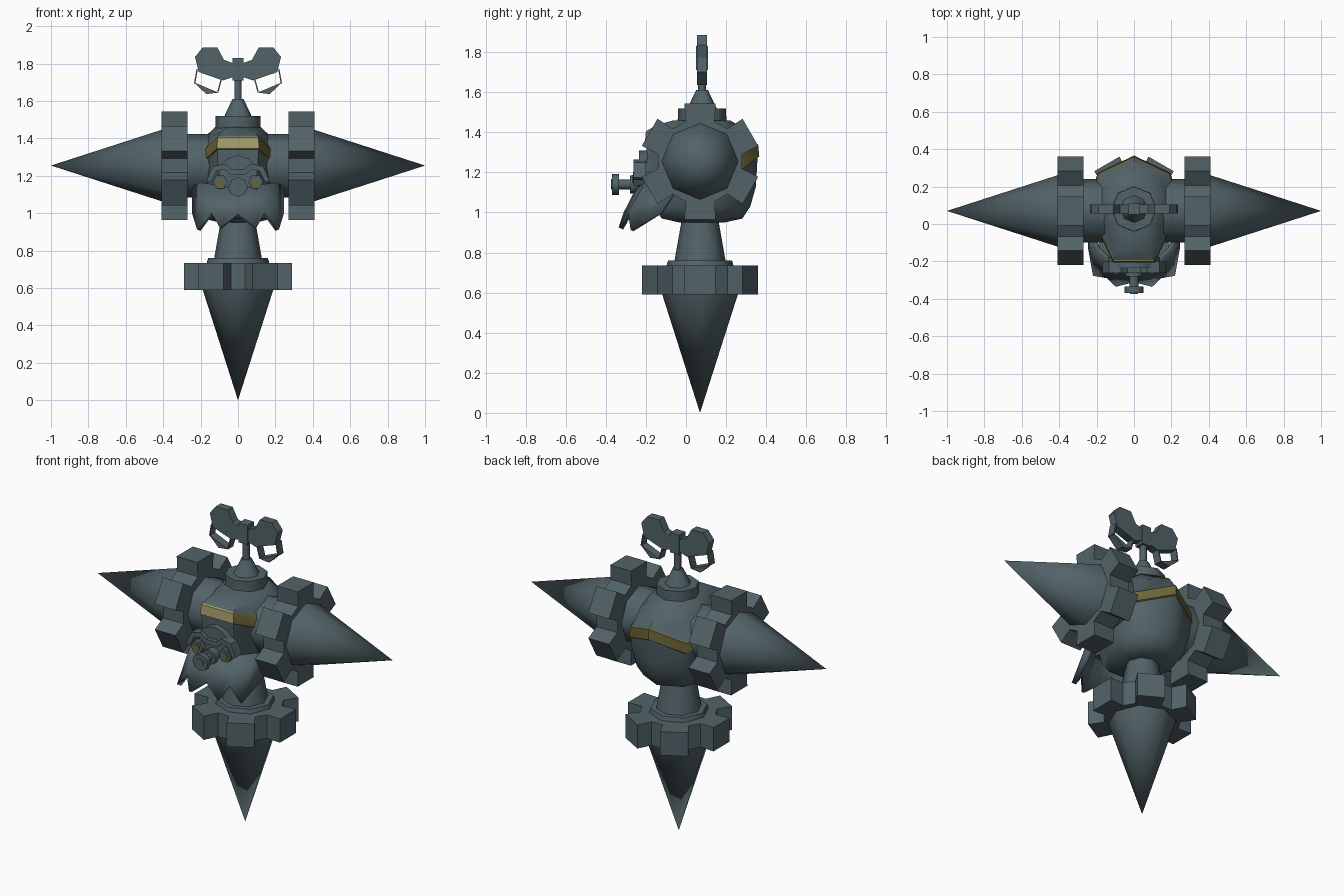
import bpy, bmesh
from math import radians, cos, sin, pi
from mathutils import Matrix, Vector

if "Cube" in bpy.data.objects:
    bpy.data.objects.remove(bpy.data.objects["Cube"])


def material(name, rgb):
    m = bpy.data.materials.new(name)
    m.use_nodes = True
    m.diffuse_color = (*rgb, 1)
    m.node_tree.nodes["Principled BSDF"].inputs["Base Color"].default_value = (*rgb, 1)
    return m


SLATE = material("slate_metal", (0.085, 0.125, 0.14))
OLIVE = material("olive_paint", (0.15, 0.13, 0.04))
PALE = material("pale_yellow_paint", (0.37, 0.34, 0.15))
CY = 0.07                                   # depth of the main axis
FRONT = Matrix.Rotation(radians(90), 4, "X")  # local y goes up, local z comes forward


def finish(name, bm, mats=(SLATE,), angle=50):
    bmesh.ops.recalc_face_normals(bm, faces=bm.faces)
    me = bpy.data.meshes.new(name)
    bm.to_mesh(me)
    bm.free()
    for m in mats:
        me.materials.append(m)
    me.shade_smooth()
    me.set_sharp_from_angle(angle=radians(angle))
    ob = bpy.data.objects.new(name, me)
    bpy.context.collection.objects.link(ob)
    return ob


def prism(name, pts, z0, z1, mat=Matrix(), paint=SLATE):
    """Outline extruded along local z."""
    bm = bmesh.new()
    low = [bm.verts.new((x, y, z0)) for x, y in pts]
    top = [bm.verts.new((x, y, z1)) for x, y in pts]
    bm.faces.new(low)
    bm.faces.new(top)
    for i in range(len(pts)):
        j = (i + 1) % len(pts)
        bm.faces.new((low[i], low[j], top[j], top[i]))
    bm.transform(mat)
    return finish(name, bm, (paint,), 40)


def cone(name, r0, r1, z0, z1, mat=Matrix(), sides=8):
    bm = bmesh.new()
    bmesh.ops.create_cone(bm, cap_ends=True, segments=sides, radius1=r0, radius2=r1,
                          depth=z1 - z0, matrix=mat @ Matrix.Translation((0, 0, (z0 + z1) / 2)))
    return finish(name, bm)


def ngon(n, r, cx=0, cy=0):
    return [(cx + r * cos(2 * pi * i / n), cy + r * sin(2 * pi * i / n)) for i in range(n)]


def gear_outline():
    pts = []
    for k in range(6):
        turn = Matrix.Rotation(k * pi / 3, 2)
        for p in ((0.2, -0.073), (0.29, -0.078), (0.29, 0.078), (0.2, 0.073)):
            pts.append(tuple(turn @ Vector(p)))
    return pts


# Body: egg-shaped loft whose painted band rises and dips around it
half = [(0.11, -0.2, 1.375), (0.18, -0.05, 1.31), (0.245, 0.1, 1.27),
        (0.19, 0.27, 1.24), (0, 0.36, 1.31)]
outline = half + [(-x, y, z) for x, y, z in reversed(half[:-1])]
TOP = 1.46
bm = bmesh.new()
rings = []


def add_ring(scale, height):
    rings.append([bm.verts.new((x * scale, 0.08 + (y - 0.08) * scale, height(b)))
                  for x, y, b in outline])


add_ring(0.4, lambda b: 0.95)
add_ring(0.72, lambda b: 0.97)
add_ring(0.86, lambda b: 1.03)
add_ring(0.96, lambda b: 1.13)
add_ring(0.99, lambda b: b - 0.035)
add_ring(1.02, lambda b: b - 0.03)
add_ring(1.0, lambda b: b + 0.03)
add_ring(0.97, lambda b: b + 0.035)
add_ring(0.8, lambda b: b + 0.035 + 0.55 * (TOP - b - 0.035))
add_ring(0.5, lambda b: TOP)
n = len(outline)
for k in range(len(rings) - 1):
    for i in range(n):
        j = (i + 1) % n
        f = bm.faces.new((rings[k][i], rings[k][j], rings[k + 1][j], rings[k + 1][i]))
        if 4 <= k <= 6:
            f.material_index = 2 if i == n - 1 else 1
bm.faces.new(rings[0])
bm.faces.new(rings[-1])
finish("body", bm, (SLATE, OLIVE, PALE))

# Side gears, hubs and spikes
for side, s in (("left", 1), ("right", -1)):
    axis = Matrix.Translation((0, CY, 1.255)) @ Matrix.Rotation(s * pi / 2, 4, "Y")
    prism(side + "_gear", gear_outline(), 0.27, 0.41, axis)
    cone(side + "_hub", 0.17, 0.17, 0.12, 0.28, axis)
    cone(side + "_spike", 0.192, 0, 0.405, 1.0, axis)

# Lower gear, neck and spike
stand = Matrix.Translation((0, CY, 0))
prism("lower_gear", gear_outline(), 0.59, 0.735, stand)
cone("lower_spike", 0, 0.19, 0, 0.595, stand)
cone("neck_plate", 0.168, 0.16, 0.73, 0.76, stand)
cone("neck", 0.128, 0.085, 0.755, 1.0, stand)

# Collar, cap and post on top
crown = Matrix.Translation((0, 0.08, 0))
cone("collar", 0.122, 0.12, 1.43, 1.52, crown)
cone("cap", 0.075, 0.03, 1.515, 1.61, crown)
cone("key_post", 0.02, 0.02, 1.6, 1.73, crown)
prism("key_hub", [(-0.03, -0.03), (0.03, -0.03), (0.03, 0.03), (-0.03, 0.03)], 1.71, 1.83, crown)

# Winding key: a pair of open loops
lobe = [(0.02, 1.8), (0.075, 1.82), (0.11, 1.885), (0.19, 1.885), (0.23, 1.835),
        (0.21, 1.755), (0.08, 1.71), (0.02, 1.73)]
foot = [(0.235, 1.7), (0.17, 1.637), (0.105, 1.645)]
outer_bar = [(0.215, 1.77), (0.222, 1.77), (0.235, 1.695), (0.228, 1.695)]
inner_bar = [(0.085, 1.72), (0.092, 1.72), (0.112, 1.645), (0.105, 1.645)]
key = crown @ FRONT
for side, s in (("left", 1), ("right", -1)):
    for part, pts in (("lobe", lobe), ("foot", foot), ("outer_bar", outer_bar),
                      ("inner_bar", inner_bar)):
        prism(f"{side}_key_{part}", [(s * x, z) for x, z in pts], -0.025, 0.025, key)

# Face plate with brow
prism("face_plate", [(-0.1, 1.1), (0.1, 1.1), (0.1, 1.25), (0.06, 1.29), (0, 1.31),
                     (-0.06, 1.29), (-0.1, 1.25)], 0.12, 0.235, FRONT)
brow_top = [(0, 1.235), (0.035, 1.235), (0.07, 1.265), (0.135, 1.25), (0.168, 1.175)]
brow_low = [(0.145, 1.165), (0.115, 1.225), (0.075, 1.235), (0.04, 1.205), (0, 1.205)]
right_half = brow_top + brow_low
brow = right_half[1:-1] + [(-x, z) for x, z in reversed(right_half[1:-1])]
prism("brow", brow, 0.2, 0.262, FRONT)

# Round eyes
for side, s in (("left", 1), ("right", -1)):
    prism(side + "_eye_rim", ngon(6, 0.04, s * 0.095, 1.168), 0.18, 0.265, FRONT)
    prism(side + "_eye", ngon(6, 0.022, s * 0.095, 1.168), 0.26, 0.27, FRONT, OLIVE)

# Nose valve
nose = Matrix.Translation((0, 0, 1.14)) @ FRONT
cone("nose_base", 0.045, 0.045, 0.2, 0.28, nose)
cone("nose_shaft", 0.025, 0.025, 0.27, 0.34, nose)
cone("nose_disc", 0.052, 0.052, 0.335, 0.368, nose)
cone("nose_bolt", 0.026, 0.026, 0.36, 0.373, nose, 6)

# Zigzag beard flaring outwards
upper = [(0, -0.225, 1.14), (0.08, -0.22, 1.14), (0.13, -0.19, 1.15),
         (0.195, -0.13, 1.16), (0.235, -0.03, 1.14)]
lower = [(0, -0.3, 0.995), (0.095, -0.325, 0.92), (0.14, -0.28, 1.0),
         (0.21, -0.27, 0.91), (0.235, -0.12, 1.0)]
bm = bmesh.new()
rows = []
for row in (upper, lower):
    full = [(-x, y, z) for x, y, z in reversed(row[1:])] + row
    rows.append([bm.verts.new(p) for p in full])
for i in range(len(rows[0]) - 1):
    bm.faces.new((rows[1][i], rows[1][i + 1], rows[0][i + 1], rows[0][i]))
beard = finish("beard", bm, angle=25)
mod = beard.modifiers.new("thickness", "SOLIDIFY")
mod.thickness = 0.025
mod.offset = 0
